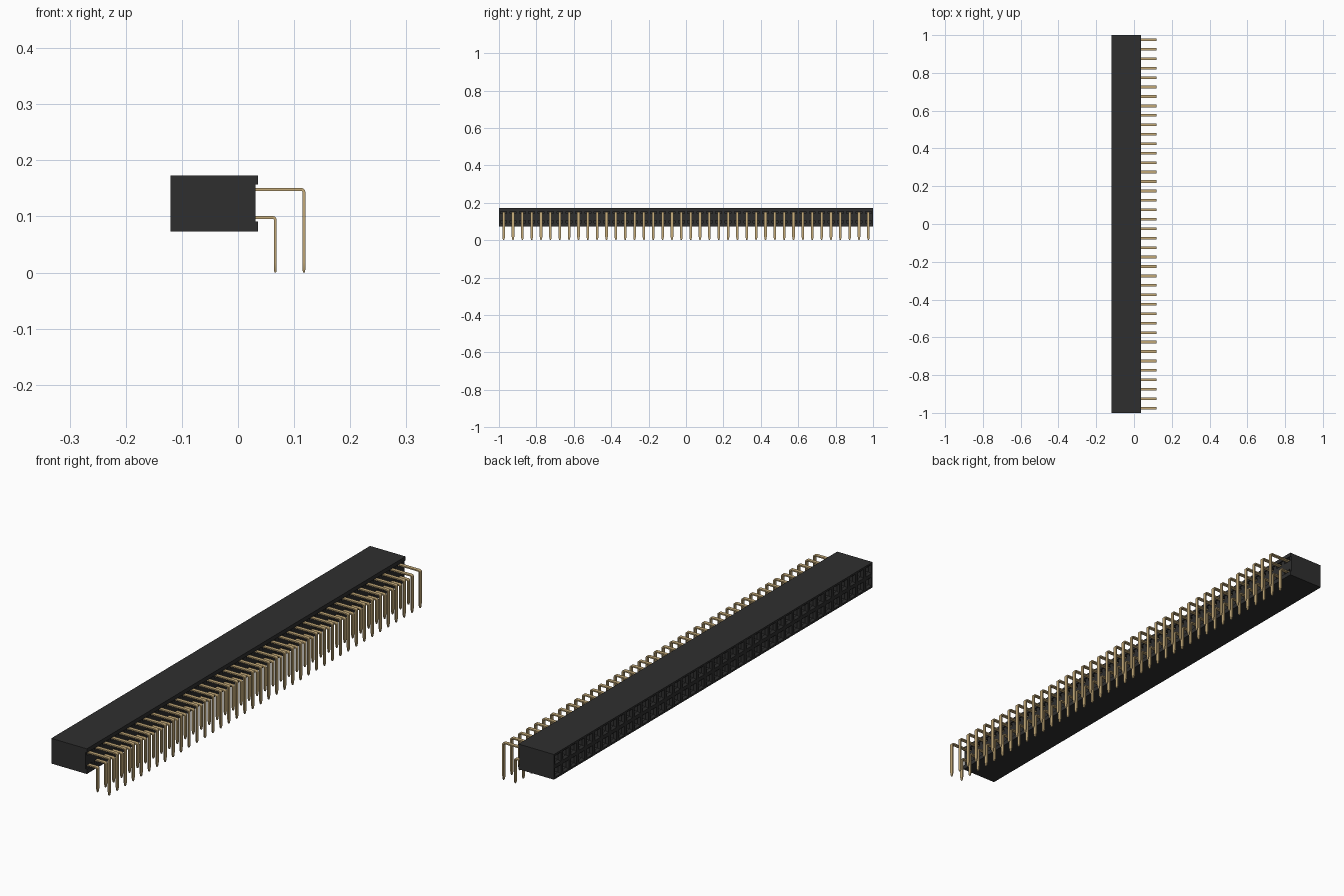
import bpy, bmesh, math
from mathutils import Matrix

if "Cube" in bpy.data.objects:
    bpy.data.objects.remove(bpy.data.objects["Cube"])

COUNT, PITCH = 40, 0.05
X_FRONT, X_BACK, X_LIP = -0.12, 0.031, 0.036
Z_LOW, Z_HIGH = 0.073, 0.173
ROWS = (0.098, 0.148)


def material(name, rgb, rough):
    m = bpy.data.materials.new(name)
    m.use_nodes = True
    m.diffuse_color = (*rgb, 1)
    bsdf = m.node_tree.nodes["Principled BSDF"]
    bsdf.inputs["Base Color"].default_value = (*rgb, 1)
    bsdf.inputs["Roughness"].default_value = rough
    return m


black = material("black plastic", (0.028, 0.028, 0.028), 0.6)
gold = material("pale gold", (0.55, 0.40, 0.19), 0.4)


def finish(bm, name, mat):
    bmesh.ops.recalc_face_normals(bm, faces=bm.faces)
    me = bpy.data.meshes.new(name)
    bm.to_mesh(me)
    bm.free()
    me.materials.append(mat)
    ob = bpy.data.objects.new(name, me)
    bpy.context.collection.objects.link(ob)
    return ob


def skin(bm, rings, cap_start=False):
    """Join consecutive four-point rings and close the last one."""
    loops = [[bm.verts.new(p) for p in ring] for ring in rings]
    for a, b in zip(loops, loops[1:]):
        for i in range(4):
            j = (i + 1) % 4
            bm.faces.new((a[i], a[j], b[j], b[i]))
    bm.faces.new(loops[-1])
    if cap_start:
        bm.faces.new(loops[0])


def socket(bm, y, z, steps):
    """One cell of a face: a stepped pocket given as (x, half y, half z)."""
    skin(bm, [[(x, y + sy * hy, z + sz * hz)
               for sy, sz in ((-1, -1), (1, -1), (1, 1), (-1, 1))]
              for x, hy, hz in steps])


# Housing: chamfered sockets on one long face, shallow pin slots on the other
H = PITCH / 2
mating = [(X_FRONT, H, H), (X_FRONT, 0.018, 0.018),
          (X_FRONT + 0.008, 0.011, 0.011), (0.0, 0.011, 0.011)]
tail = [(X_BACK, H, H), (X_BACK, 0.016, 0.006), (X_BACK - 0.02, 0.016, 0.006)]
bm = bmesh.new()
for k in range(COUNT):
    y = (k - (COUNT - 1) / 2) * PITCH
    for z in ROWS:
        socket(bm, y, z, mating)
        socket(bm, y, z, tail)
bmesh.ops.remove_doubles(bm, verts=bm.verts, dist=1e-4)
bmesh.ops.bridge_loops(bm, edges=[e for e in bm.edges if e.is_boundary])
finish(bm, "housing", black)

# Lips along the top and bottom of the pin side
for name, z0, z1 in (("lower_lip", Z_LOW, 0.091), ("upper_lip", 0.157, Z_HIGH)):
    bm = bmesh.new()
    bmesh.ops.create_cube(bm, size=1, matrix=Matrix.Translation(
        ((X_BACK + X_LIP) / 2, 0, (z0 + z1) / 2))
        @ Matrix.Diagonal((X_LIP - X_BACK, 2, z1 - z0, 1)))
    finish(bm, name, black)


# Bent flat pins, each row repeated along the housing
def pin_row(name, x_out, z_row):
    t, r, w = 0.0025, 0.0045, 0.007
    cx, cz = x_out - t - r, z_row - r

    def ring(x, z, angle, half_w, half_t=t):
        dx, dz = math.cos(angle) * half_t, math.sin(angle) * half_t
        return [(x + dx, -half_w, z + dz), (x + dx, half_w, z + dz),
                (x - dx, half_w, z - dz), (x - dx, -half_w, z - dz)]

    rings = [ring(0.011, z_row, math.pi / 2, w)]
    for i in range(6):
        a = math.pi / 2 * (1 - i / 5)
        rings.append(ring(cx + r * math.cos(a), cz + r * math.sin(a), a, w))
    for z, half_w, half_t in ((0.018, w, t), (0.005, 0.0045, t), (0, 0.002, 0.0015)):
        rings.append(ring(cx + r, z, 0, half_w, half_t))
    bm = bmesh.new()
    skin(bm, rings, cap_start=True)
    bmesh.ops.translate(bm, verts=bm.verts, vec=(0, -(COUNT - 1) / 2 * PITCH, 0))
    ob = finish(bm, name, gold)
    bpy.ops.object.select_all(action='DESELECT')
    ob.select_set(True)
    bpy.context.view_layer.objects.active = ob
    bpy.ops.object.shade_smooth_by_angle(angle=math.radians(25))
    arr = ob.modifiers.new("row", 'ARRAY')
    arr.use_relative_offset = False
    arr.use_constant_offset = True
    arr.constant_offset_displace = (0, PITCH, 0)
    arr.count = COUNT


pin_row("lower_pins", 0.069, ROWS[0])
pin_row("upper_pins", 0.12, ROWS[1])
